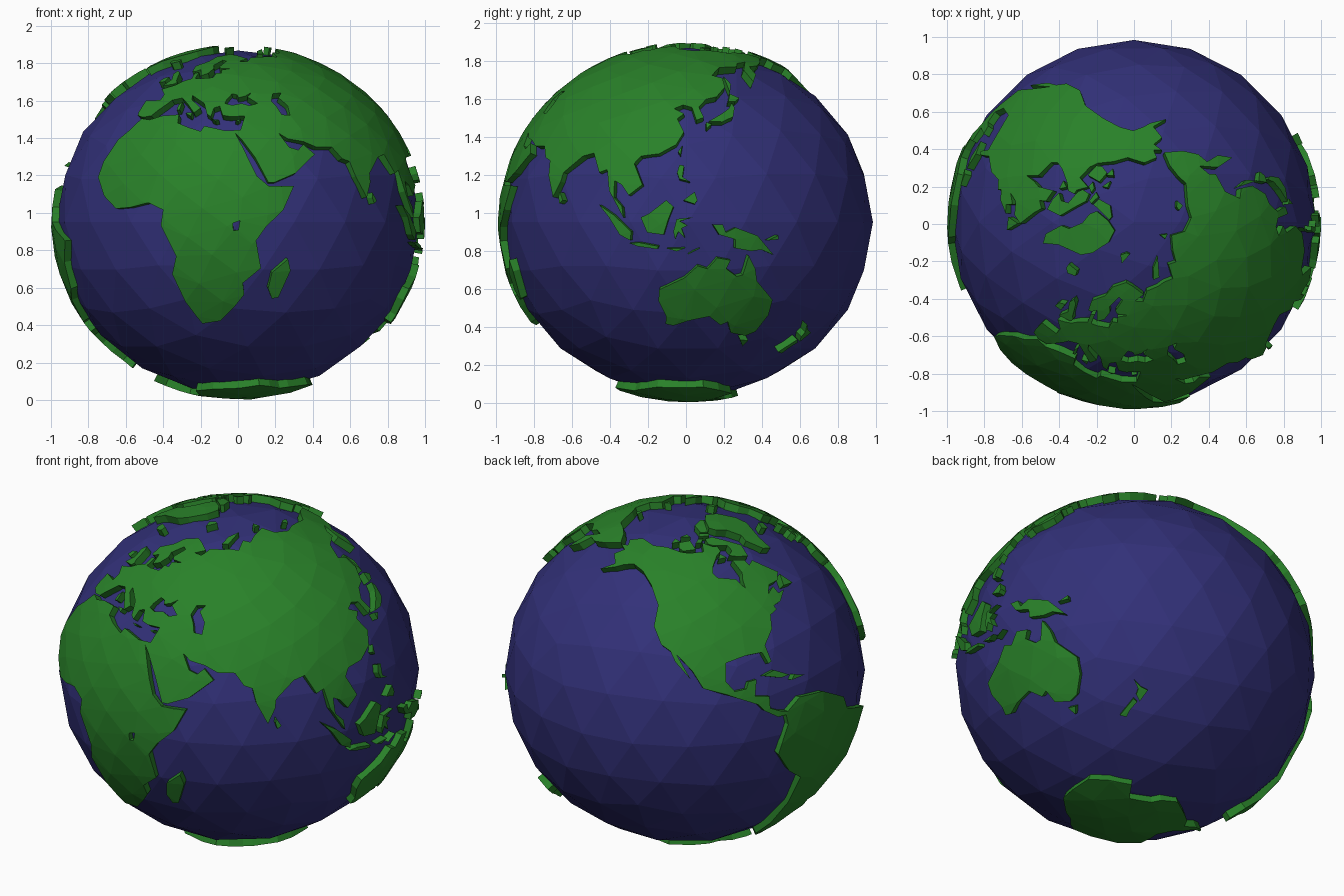
import bpy, bmesh, math
from mathutils import Vector
from mathutils.geometry import delaunay_2d_cdt

FRONT_LON = 33.4                      # longitude facing -y
CENTRE = Vector((0, 0.01, 0.95))
LAND, SEA = (1.0, 1.0, 0.95), (0.974, 0.974, 0.918)   # slightly flattened radii
DEPTH = 0.93                          # inner side of the land plates


def material(name, rgb):
    m = bpy.data.materials.new(name)
    m.diffuse_color = (*rgb, 1)
    return m


GREEN = material("land green", (0.022, 0.22, 0.022))
BLUE = material("ocean blue", (0.032, 0.030, 0.19))


def direction(lon, lat):
    a, b = math.radians(lon - FRONT_LON), math.radians(lat)
    return Vector((math.sin(a) * math.cos(b), -math.cos(a) * math.cos(b), math.sin(b)))


def finish(bm, name, radii, mat):
    for v in bm.verts:
        v.co = CENTRE + Vector(c * r for c, r in zip(v.co, radii))
    bmesh.ops.recalc_face_normals(bm, faces=bm.faces)
    me = bpy.data.meshes.new(name)
    bm.to_mesh(me)
    bm.free()
    me.materials.append(mat)
    bpy.context.collection.objects.link(bpy.data.objects.new(name, me))


def inside(p, loops):
    hit = False
    for loop in loops:
        for a, b in zip(loop, loop[1:] + loop[:1]):
            if (a.y > p.y) != (b.y > p.y) and p.x < a.x + (p.y - a.y) * (b.x - a.x) / (b.y - a.y):
                hit = not hit
    return hit


# Evenly spread points that give the land its facets
N = 420
SPREAD = []
for i in range(N):
    z = 1 - (2 * i + 1) / N
    a = i * math.pi * (3 - math.sqrt(5))
    SPREAD.append(Vector((math.cos(a) * math.sqrt(1 - z * z), math.sin(a) * math.sqrt(1 - z * z), z)))


def land(name, outline, holes=()):
    """Fill a (longitude, latitude) coastline on the sphere and thicken it inwards."""
    rings = [[direction(*p) for p in ring] for ring in (outline, *holes)]
    c = sum(rings[0], Vector()).normalized()
    u = c.orthogonal().normalized()
    w = c.cross(u)

    def flat(v):
        t = Vector((v.dot(u), v.dot(w)))
        return t.normalized() * c.angle(v) if t.length > 1e-6 else t

    def round_up(p):
        r = p.length
        return c if r < 1e-6 else c * math.cos(r) + (u * p.x + w * p.y) * (math.sin(r) / r)

    loops = [[flat(v) for v in ring] for ring in rings]
    pts, edges = [], []
    for loop in loops:
        s, n = len(pts), len(loop)
        edges += [(s + i, s + (i + 1) % n) for i in range(n)]
        pts += loop
    pts += [q for q in (flat(v) for v in SPREAD if c.dot(v) > -0.5) if inside(q, loops)]
    verts, _, tris, *_ = delaunay_2d_cdt(pts, edges, [], 0, 1e-5)
    bm = bmesh.new()
    bv = [bm.verts.new(round_up(p)) for p in verts]
    for t in tris:
        if inside(sum((verts[i] for i in t), Vector((0, 0))) / len(t), loops):
            bm.faces.new([bv[i] for i in t])
    bmesh.ops.delete(bm, geom=[v for v in bm.verts if not v.link_faces], context='VERTS')
    ext = bmesh.ops.extrude_face_region(bm, geom=bm.faces[:], use_keep_orig=True)
    for v in ext['geom']:
        if isinstance(v, bmesh.types.BMVert):
            v.co *= DEPTH
    finish(bm, name, LAND, GREEN)


# Ocean ball
bm = bmesh.new()
bmesh.ops.create_icosphere(bm, subdivisions=3, radius=1)
finish(bm, "ocean", SEA, BLUE)

# Eurasia: three stretches of coast, plus two inland seas
south_asia = [(34.3, 31.3), (32.5, 30), (34.5, 28), (39, 21.5), (43, 13), (45, 13), (52, 16), (59.8, 22.5),
    (56.3, 26), (54, 24), (51, 25), (48, 30), (51, 28), (56.5, 27), (61, 25), (67, 25), (70, 21),
    (72.8, 20), (74, 15), (77.5, 8), (80, 13), (80.5, 16), (87, 21.5), (91, 22.5), (94.3, 16), (97, 17),
    (98.5, 10), (103.5, 1.5), (103, 5), (100.2, 8), (100, 13.3), (102.5, 12), (105, 8.6), (109.2, 12),
    (106, 19), (108, 21.5), (114, 22.3), (119.5, 25.5), (122, 30), (119.5, 35), (122, 37), (118, 39),
    (121.5, 40.5), (125, 39.5), (126.5, 34.4), (129.3, 35.5), (127.7, 39.7)]
north_asia = [(131, 43), (135.5, 44), (140.5, 48.5), (141, 53), (136, 54.5), (142, 59), (154, 59.5),
    (156, 61.5), (164, 62.5), (156.5, 57.5), (156.7, 51), (162, 55), (163, 59.5), (170, 60), (179, 62.5),
    (190, 66), (181, 69), (170, 70), (160, 69.7), (150, 71.5), (140, 72.5), (128, 72), (113, 74),
    (104, 77.7), (87, 75), (80, 72), (72.5, 73), (68, 68.5), (60, 69), (54, 68.5)]
europe = [(44, 68), (40, 64.7), (34, 65), (41, 67), (32, 70), (26, 71), (15, 68.5), (12, 65), (5, 61.5),
    (6, 58), (8, 58), (10.7, 59.3), (12.8, 55.5), (16.5, 57), (18.5, 60), (17.3, 62), (22, 65.8),
    (25, 65), (21.5, 61), (23, 60), (30, 60), (23.5, 59), (24, 57), (21, 57), (20, 54.5), (14, 54),
    (10.5, 54), (10.5, 57.5), (8.2, 57), (8.5, 54), (4.5, 52.5), (1.5, 50.5), (-1.5, 49.5), (-4.7, 48.5),
    (-1.2, 46), (-1.5, 43.4), (-9, 43.2), (-9.2, 38.5), (-8.8, 37), (-5.6, 36.2), (-2, 36.8), (0, 39),
    (3.2, 42), (4.5, 43.4), (8.8, 44.4), (12.2, 41.8), (16, 38), (18.3, 40), (13.6, 43.6), (13, 45.6),
    (19.3, 42), (21.3, 37.5), (23, 36.5), (23.7, 40), (26, 40.8), (26.5, 39.5), (27.5, 37), (30.5, 36.5),
    (36, 36.7)]
black_sea = [(28, 42), (28.6, 43.6), (30.8, 46.3), (33, 45.8), (33.6, 44.5), (36.5, 45.2), (39.5, 47),
    (37.5, 44.8), (41.5, 42), (38, 41), (35, 42), (31, 41.2)]
caspian = [(47.5, 43), (49, 46.3), (53, 46.7), (51, 44.5), (54, 41), (53.8, 37), (50.5, 37.3), (49.3, 40.5)]
land("eurasia", south_asia + north_asia + europe, (black_sea, caspian))

# Africa with its great lake
land("africa", [(34.3, 31.3), (32.5, 30), (35.5, 24), (37.2, 20), (39.5, 15), (43, 11.8), (51.2, 11.8),
    (47.5, 4), (42, -1.5), (39, -6), (40.7, -15), (35, -20), (35.5, -24), (32.5, -28), (27, -33.7),
    (20, -34.8), (18.2, -32), (15, -26.5), (11.8, -17), (13.7, -11), (9, -1), (9.7, 4), (4.5, 6.3),
    (-2, 4.8), (-7.5, 4.4), (-13, 8.5), (-17.3, 14.7), (-16.5, 20), (-13, 27.7), (-9.5, 31), (-6, 35.7),
    (-2, 35.2), (3, 36.8), (10, 37.3), (10.5, 34), (15, 32.3), (20, 30.8), (21, 32.8), (29, 31)],
    ([(31.8, -0.3), (34, 0.5), (33.5, -2.5), (32, -2.7)],))

# Americas
na_east = [(-168, 65.6), (-162, 66.5), (-166, 68.5), (-156.5, 71.2), (-141, 69.7), (-128, 70), (-115, 68.3),
    (-108, 67.8), (-96, 68), (-94, 72), (-86, 69.5), (-82, 69.3), (-82, 67), (-87, 65.5), (-93, 61.5),
    (-94.5, 58.8), (-92.5, 57), (-82.5, 55.2), (-80, 51.3), (-79, 54.5), (-77, 57), (-78, 62.4), (-70, 61),
    (-69.5, 58.8), (-65, 60), (-62, 57.5), (-56, 52.5), (-60, 50.2), (-66.5, 50), (-70, 47.2), (-65, 49),
    (-64.5, 46.3), (-60.5, 46.5), (-66, 43.6), (-70.5, 43), (-70, 41.6), (-74, 40.5), (-76, 36), (-81, 31.5),
    (-80.2, 26), (-81.5, 25.5), (-83, 29.5), (-89.5, 29.5)]
na_west = [(-97, 28), (-97.7, 22), (-95, 18.5), (-91, 18.8), (-90, 21), (-87, 21.3), (-88.3, 16), (-83.3, 15),
    (-83.5, 11), (-80, 9.3), (-77.3, 8.5), (-78, 7.5), (-81, 7.5), (-85.5, 10.5), (-87.5, 13), (-94, 16),
    (-105.5, 20.3), (-109, 26), (-114.7, 31.5), (-109.5, 23.2), (-115, 29), (-117, 32.5), (-120.6, 34.5),
    (-124.3, 40.3), (-124, 47.5), (-130, 54.5), (-138, 59), (-146, 60.7), (-152, 59.3), (-156, 57.5),
    (-164, 54.7), (-158, 58.6), (-165, 61.5), (-161, 64.5)]
land("north_america", na_east + na_west)
land("south_america", [(-77.3, 8.5), (-72, 12), (-62, 10.7), (-52, 5), (-50, 0), (-44, -2.5), (-35, -6),
    (-39, -13), (-41, -22), (-48, -26), (-53.5, -34), (-58, -34.5), (-57.5, -38), (-62, -39.5), (-65, -43),
    (-66, -47), (-69, -51), (-65.5, -55), (-70, -55), (-75, -50), (-73, -42), (-71.5, -30), (-70.3, -18.5),
    (-76, -14), (-81, -6), (-80, -2.5), (-77.5, 4), (-78, 7.5)])

# Southern continents
land("australia", [(114, -22), (113.5, -26), (115.7, -31.5), (115.2, -34.3), (118, -35), (124, -33),
    (131, -31.5), (135.5, -34.8), (138, -33.5), (140, -37.8), (146.3, -39), (150, -37.3), (153, -31),
    (153, -25.5), (146, -19), (145, -15), (142.5, -10.7), (141, -17), (139, -17.5), (135.5, -15),
    (136.7, -12.2), (132.5, -11.4), (129.5, -15), (126.5, -14), (122.3, -18)])
land("antarctica", [(-58, -63.3), (-63, -67), (-61, -72), (-60, -75), (-40, -78), (-27, -76), (-12, -71.5),
    (10, -70), (35, -69), (50, -66.5), (60, -67.5), (72, -69), (80, -68), (100, -66), (115, -66.5),
    (135, -66), (150, -68.5), (170, -71.5), (165, -77.5), (180, -78.5), (-160, -78.5), (-150, -76.5),
    (-130, -74), (-102, -74.5), (-85, -73.3), (-72, -73), (-68, -68), (-62, -64.3)])


def islands(region, outlines):
    for i, o in enumerate(outlines, 1):
        land(f"{region}_island_{i}", o)


# Islands by region
land("greenland", [(-73, 78), (-60, 82), (-33, 83.5), (-18, 80), (-20, 74), (-25, 70.5), (-40, 65), (-43.5, 60),
    (-49, 61.5), (-54, 67), (-51, 69.5), (-56, 74), (-67, 76)])
islands("arctic", [
    [(-65, 62), (-72, 63), (-78, 64.5), (-73, 66), (-73, 68.5), (-85, 70), (-89, 71), (-89, 73.5), (-80, 73.7),
     (-72, 71.3), (-61.5, 66.6)],
    [(-117, 70), (-118, 72.5), (-106, 73.5), (-102, 69.3), (-113, 68.7)], [(-125, 72), (-123, 74.3), (-116, 73)],
    [(-90, 77), (-92, 81), (-70, 83), (-62, 82.3), (-75, 79), (-80, 76.3)],
    [(-95, 75), (-92, 76.5), (-80, 75.5), (-82, 74.6)], [(-117, 75.3), (-109, 76.6), (-105, 75.2)],
    [(-101, 72), (-97, 73.8), (-91, 73.8), (-95, 72)], [(-87, 64), (-84, 66), (-80.5, 64)],
    [(11, 79), (20, 80.3), (26, 80), (17, 76.7)], [(52, 71), (56, 74.5), (68, 77), (58, 71)],
    [(95, 79), (97, 81), (104, 79)], [(138, 75.5), (143, 76), (150, 75), (142, 74)]])
islands("atlantic", [
    [(-59, 47.7), (-56, 51.5), (-53, 47)], [(-84.5, 22), (-80, 23), (-74.5, 20.2), (-78, 20)],
    [(-74, 18.3), (-72.5, 19.8), (-68.5, 18.5)], [(-24, 65.5), (-16, 66.4), (-14, 64.8), (-19, 63.4), (-22.5, 64)],
    [(-5.5, 50.2), (-3, 53.5), (-5.5, 56.5), (-4.5, 58.5), (-2, 57.5), (0.3, 53), (1.5, 52), (0.5, 51)],
    [(-10, 52), (-9.5, 54), (-6.5, 55), (-6.3, 52.3)], [(12.5, 38), (15.3, 38.2), (15, 36.7)],
    [(8.4, 39), (8.3, 41), (9.5, 42.8), (9.6, 39.3)], [(23.5, 35.5), (26.3, 35.2), (25, 34.8)],
    [(32.5, 35), (34.5, 35.6), (33.5, 34.6)]])
islands("asian", [
    [(142, 46), (142, 54), (144, 50)], [(140, 42), (141.7, 45.4), (145.3, 43.5), (143, 42)],
    [(131, 34), (136, 36.8), (139.5, 39), (141.2, 41.4), (142, 39.5), (140.5, 35.8), (136, 33.8)],
    [(130, 31.3), (130, 33.7), (132, 33)], [(79.9, 8), (80.2, 9.7), (81.8, 7), (80.5, 6)],
    [(120.2, 23), (121.5, 25.2), (121, 22)], [(120, 16), (120.7, 18.5), (122.2, 18.3), (121.7, 14.5), (124, 13), (120.7, 13.9)],
    [(122, 7), (125.5, 9.7), (126.3, 7), (125.5, 5.8)], [(95.3, 5.6), (100.5, 2.2), (106, -3), (105.6, -5.8), (102.3, -4), (98.7, 1.7)],
    [(105.3, -6.7), (108.5, -6.5), (114.4, -7.7), (114, -8.6), (108, -7.7)],
    [(109, 1.5), (111.5, 2.7), (116.8, 7), (119, 5), (117.5, 1), (116, -4), (111, -3.3)],
    [(119.5, -5.5), (119, -3), (120, 1), (125, 1.6), (121, 0.3), (123.3, -1), (121.5, -2), (122.5, -5), (120.5, -3)]])
islands("southern", [
    [(131, -0.8), (134, -0.8), (135, -3.3), (138, -1.7), (145, -4.3), (150.8, -10.5), (146.5, -8.8), (143, -9.2),
     (138, -8.3), (138, -5.5), (133, -4)],
    [(123.5, -10.3), (127, -8.4), (125, -9.3)], [(117, -8.4), (122.5, -8.3), (120, -9.3)],
    [(148.5, -5.8), (152, -4.2), (152, -5.5)], [(144.7, -40.8), (148.2, -40.9), (146.8, -43.5)],
    [(173, -34.5), (175.5, -36.7), (178.4, -37.8), (175.3, -41.5), (173.8, -39.3), (174.6, -37.5)],
    [(172.7, -40.6), (174.2, -41.7), (171, -44.5), (169.5, -46.6), (166.5, -46)],
    [(45, -25.5), (43.4, -22), (44.3, -16.5), (49.3, -12), (50.4, -15.8), (47.2, -25)]])
